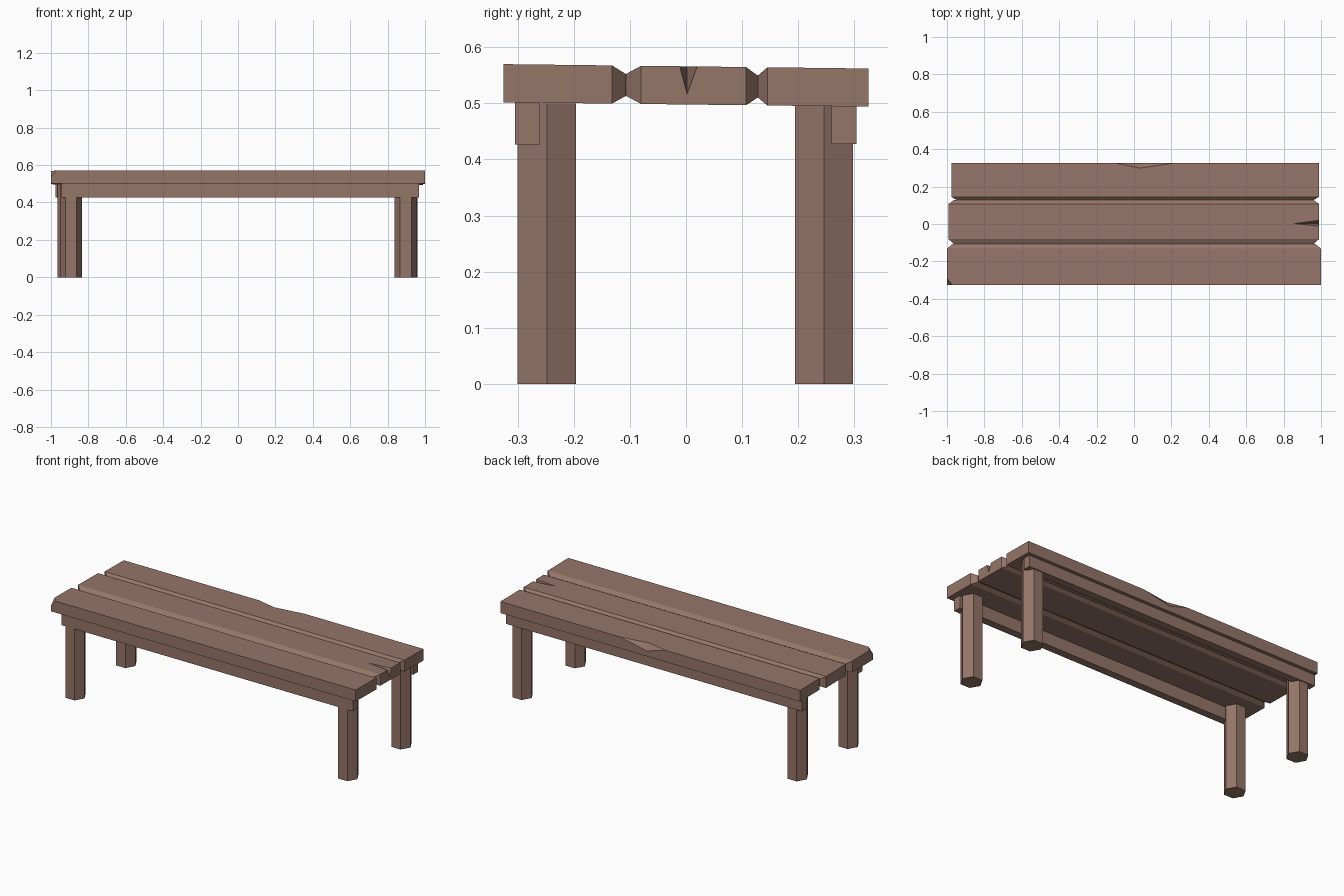
import bpy, bmesh, math

if "Cube" in bpy.data.objects:
    bpy.data.objects.remove(bpy.data.objects["Cube"])

wood = bpy.data.materials.new("wood")
wood.diffuse_color = (0.30, 0.18, 0.14, 1)
wood.use_nodes = True
wood.node_tree.nodes["Principled BSDF"].inputs["Base Color"].default_value = wood.diffuse_color


def finish(name, bm):
    bmesh.ops.recalc_face_normals(bm, faces=bm.faces)
    me = bpy.data.meshes.new(name)
    bm.to_mesh(me)
    bm.free()
    me.materials.append(wood)
    ob = bpy.data.objects.new(name, me)
    bpy.context.collection.objects.link(ob)
    return ob


def loft(name, left, right):
    """Solid between two matching outlines."""
    bm = bmesh.new()
    a = [bm.verts.new(p) for p in left]
    b = [bm.verts.new(p) for p in right]
    n = len(a)
    for i in range(n):
        j = (i + 1) % n
        bm.faces.new((a[i], a[j], b[j], b[i]))
    bm.faces.new(a)
    bm.faces.new(b)
    # end caps are bent at the bevelled plank corners
    bmesh.ops.connect_verts_nonplanar(bm, angle_limit=0.01, faces=bm.faces)
    return finish(name, bm)


def box(name, x0, x1, y0, y1, z0, z1):
    ring = [(y0, z0), (y1, z0), (y1, z1), (y0, z1)]
    return loft(name, [(x0, *p) for p in ring], [(x1, *p) for p in ring])


def chip(ob, points):
    """Cut a convex splinter out of a part."""
    bm = bmesh.new()
    for p in points:
        bm.verts.new(p)
    bmesh.ops.convex_hull(bm, input=bm.verts)
    cutter = finish("cutter", bm)
    mod = ob.modifiers.new("chip", 'BOOLEAN')
    mod.operation, mod.solver, mod.object = 'DIFFERENCE', 'EXACT', cutter
    bpy.context.view_layer.objects.active = ob
    bpy.ops.object.modifier_apply(modifier=mod.name)
    bpy.data.objects.remove(cutter)


def plank(name, x0, x1, y0, y1, tip0=None, tip1=None):
    """Plank whose edges narrow to a tip where it meets its neighbour."""
    top = lambda y: 0.566 - 0.012 * y
    prof = []  # y, z, end inset
    if tip0 is not None:
        prof += [(tip0, top(tip0) - 0.054, 0.03), (tip0, top(tip0) - 0.015, 0.03)]
    prof += [(y0, top(y0), 0), (y1, top(y1), 0)]
    if tip1 is not None:
        prof += [(tip1, top(tip1) - 0.015, 0.03), (tip1, top(tip1) - 0.054, 0.03)]
    prof += [(y1, top(y1) - 0.068, 0), (y0, top(y0) - 0.068, 0)]
    return loft(name, [(x0 + i, y, z) for y, z, i in prof],
                [(x1 - i, y, z) for y, z, i in prof])


# Seat planks
front = plank("front_plank", -1.0, 1.0, -0.325, -0.132, tip1=-0.107)
middle = plank("middle_plank", -0.993, 0.99, -0.08, 0.107, -0.107, 0.128)
rear = plank("rear_plank", -0.977, 0.99, 0.145, 0.325, tip0=0.128)

# Broken corner, end split and chipped rear edge
chip(front, [(-1.04, -0.325, 0.57), (-0.93, -0.325, 0.61), (-0.97, -0.325, 0.57),
             (-1.0, -0.325, 0.535), (-1.0, -0.29, 0.57), (-1.1, -0.4, 0.5),
             (-1.1, -0.4, 0.65), (-0.9, -0.4, 0.65)][3:5] +
     [(-0.97, -0.325, 0.57), (-1.1, -0.4, 0.65)])
chip(middle, [(0.84, 0.002, 0.57), (1.01, -0.014, 0.57),
              (1.01, 0.024, 0.57), (1.01, 0.002, 0.51)])
chip(rear, [(-0.1, 0.326, 0.563), (0.03, 0.298, 0.563), (0.22, 0.326, 0.563),
            (0.03, 0.326, 0.525), (0.03, 0.40, 0.60), (0.03, 0.298, 0.60)])

# Side rails under the seat
box("front_rail", -0.945, 0.967, -0.305, -0.26, 0.427, 0.503)
box("back_rail", -0.975, 0.967, 0.259, 0.304, 0.428, 0.496)

# Six-sided legs
for name, x, y in (("front_left_leg", -0.893, -0.248), ("front_right_leg", 0.897, -0.248),
                   ("back_left_leg", -0.905, 0.246), ("back_right_leg", 0.9, 0.246)):
    ring = [(x + 0.06 * math.cos(k * math.pi / 3), y + 0.06 * math.sin(k * math.pi / 3))
            for k in range(6)]
    loft(name, [(*p, 0) for p in ring], [(*p, 0.5) for p in ring])
